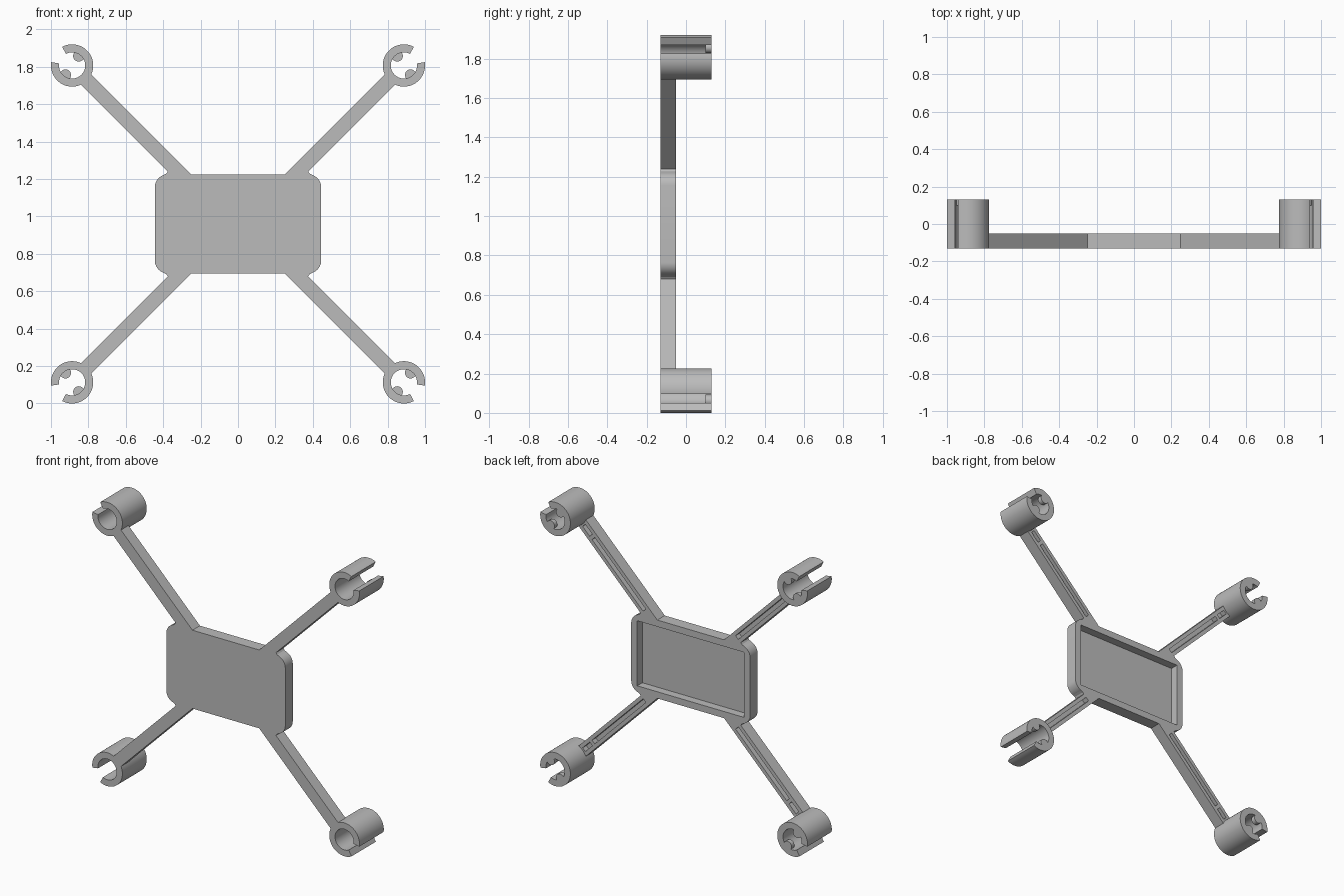
import bpy, bmesh
from math import cos, sin, radians, sqrt

cube = bpy.data.objects.get("Cube")
if cube:
    bpy.data.objects.remove(cube, do_unlink=True)

grey = bpy.data.materials.new("mid grey")
grey.use_nodes = True
grey.diffuse_color = (0.5, 0.5, 0.5, 1)
grey.node_tree.nodes["Principled BSDF"].inputs["Base Color"].default_value = (0.5, 0.5, 0.5, 1)

MID = 0.96                      # height of the model's centre
FRONT, DECK, BACK = -0.13, -0.05, 0.13
HX, HZ = 0.887, 0.847           # motor holder centre, from the model's centre
R_OUT, R_IN = 0.113, 0.07
PX, PZ, CORNER = 0.445, 0.265, 0.07
HALF = 0.039                    # half the arm width


def arc(cx, cz, r, a0, a1, n):
    angles = [radians(a0 + (a1 - a0) * i / n) for i in range(n + 1)]
    return [(cx + r * cos(a), cz + r * sin(a)) for a in angles]


def prism(name, points, y0, y1):
    """Extrude an outline in the x-z plane from y0 to y1."""
    bm = bmesh.new()
    face = bm.faces.new([bm.verts.new((x, y0, z)) for x, z in points])
    out = bmesh.ops.extrude_face_region(bm, geom=[face])
    verts = [v for v in out["geom"] if isinstance(v, bmesh.types.BMVert)]
    bmesh.ops.translate(bm, verts=verts, vec=(0, y1 - y0, 0))
    bmesh.ops.recalc_face_normals(bm, faces=bm.faces[:])
    mesh = bpy.data.meshes.new(name)
    bm.to_mesh(mesh)
    bm.free()
    mesh.materials.append(grey)
    obj = bpy.data.objects.new(name, mesh)
    obj.location.z = MID
    bpy.context.collection.objects.link(obj)
    return obj


def activate(obj):
    bpy.ops.object.select_all(action='DESELECT')
    obj.select_set(True)
    bpy.context.view_layer.objects.active = obj


def cut(obj, cutter):
    mod = obj.modifiers.new("cut", 'BOOLEAN')
    mod.operation, mod.solver, mod.object = 'DIFFERENCE', 'EXACT', cutter
    activate(obj)
    bpy.ops.object.modifier_apply(modifier=mod.name)
    bpy.data.objects.remove(cutter, do_unlink=True)


def mirror(obj):
    mod = obj.modifiers.new("four corners", 'MIRROR')
    mod.use_axis = (True, False, True)
    mod.use_mirror_merge = False


def smooth(obj):
    activate(obj)
    bpy.ops.object.shade_smooth_by_angle(angle=radians(30))


def along_arm(dist, side):
    """Point on the arm, measured inward from the holder centre."""
    k = 1 / sqrt(2)
    return (HX + (-dist - side) * k, HZ + (-dist + side) * k)


# Centre tray: rounded plate with a rectangular pocket in the back
cx, cz = PX - CORNER, PZ - CORNER
outline = (arc(cx, cz, CORNER, 0, 90, 10) + arc(-cx, cz, CORNER, 90, 180, 10)
           + arc(-cx, -cz, CORNER, 180, 270, 10) + arc(cx, -cz, CORNER, 270, 360, 10))
tray = prism("centre_tray", outline, FRONT, DECK)
wx, wz = PX - 0.045, PZ - 0.045
cut(tray, prism("pocket_cutter", [(wx, wz), (-wx, wz), (-wx, -wz), (wx, -wz)], FRONT + 0.025, 0))
smooth(tray)

# Diagonal arms, flaring slightly where they meet the tray
shift = HALF * sqrt(2)
foot = HX - HZ + PZ
arm = prism("arms", [
    along_arm(0.1, HALF), along_arm(0.1, -HALF),
    (foot + shift + 0.015, PZ + 0.015), (foot + shift + 0.023, PZ + 0.004),
    (0.4, PZ - 0.005), (foot + shift, PZ - 0.008),
    (foot - shift, PZ - 0.008), (foot - shift, PZ)], FRONT, DECK)

# Wire grooves in the back of each arm, split by a small bridge
for start, end in ((0.125, 0.2), (0.225, 0.765)):
    w = 0.014
    cut(arm, prism("groove_cutter", [along_arm(start, w), along_arm(end, w),
                                     along_arm(end, -w), along_arm(start, -w)], DECK - 0.04, 0))
mirror(arm)

# Open motor holders with a slot facing outward
holder = prism("motor_holders", arc(HX, HZ, R_OUT, 62, 369, 48)
               + arc(HX, HZ, R_IN, 369, 62, 48), FRONT, BACK)
smooth(holder)
mirror(holder)

# Rounded retaining tabs at the back end of each holder
for name, a in (("upper_tabs", 125), ("lower_tabs", 305)):
    tx, tz = HX + 0.062 * cos(radians(a)), HZ + 0.062 * sin(radians(a))
    tab = prism(name, arc(tx, tz, 0.03, 0, 345, 23), BACK - 0.03, BACK)
    smooth(tab)
    mirror(tab)
